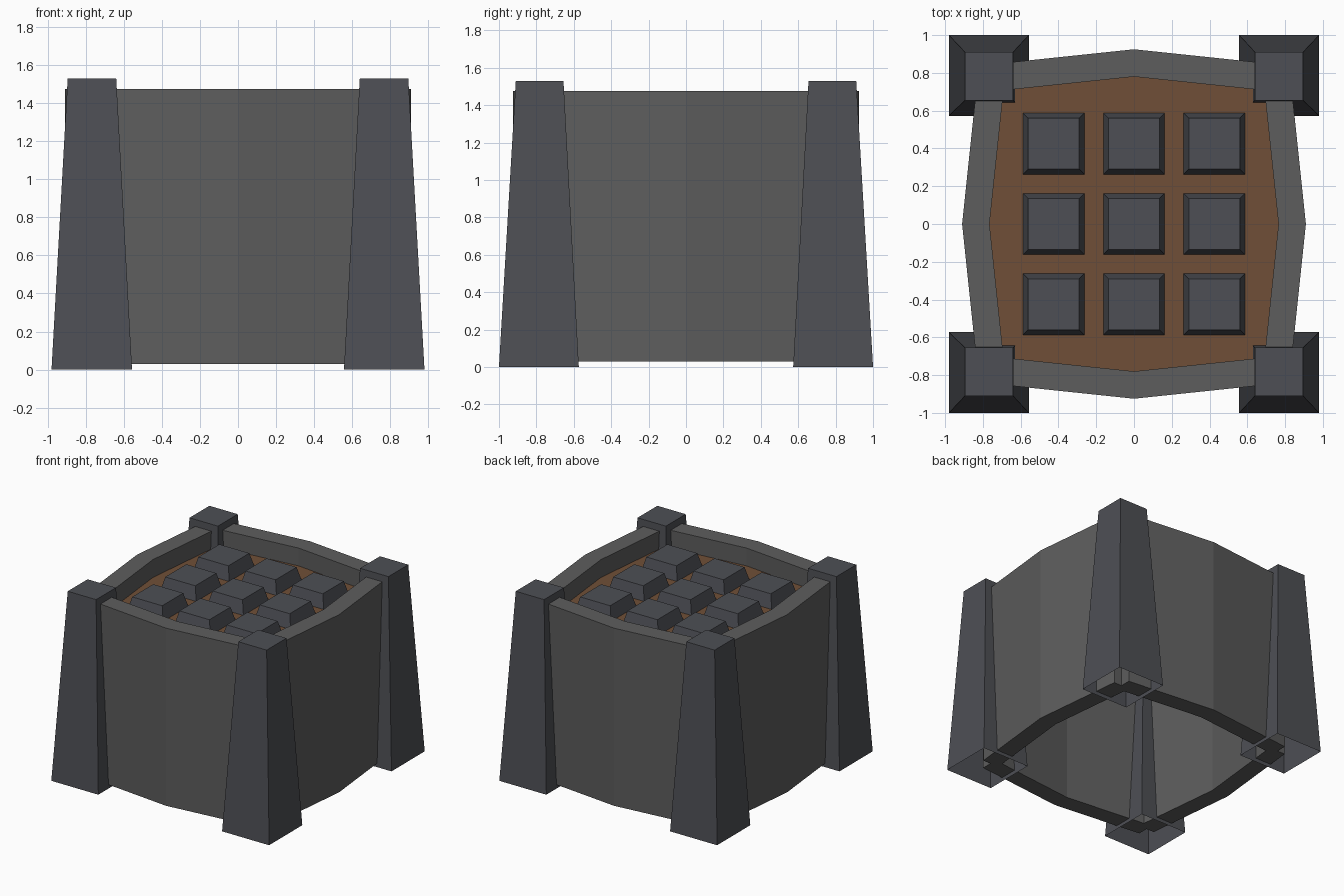
import bpy, bmesh

if "Cube" in bpy.data.objects:
    bpy.data.objects.remove(bpy.data.objects["Cube"])

def material(name, rgb):
    m = bpy.data.materials.new(name)
    m.diffuse_color = (*rgb, 1)
    m.use_nodes = True
    m.node_tree.nodes["Principled BSDF"].inputs["Base Color"].default_value = m.diffuse_color
    return m

STONE = material("dark_stone", (0.075, 0.078, 0.09))
WALL = material("grey_wall", (0.11, 0.11, 0.11))
SOIL = material("brown_soil", (0.16, 0.078, 0.038))

def prism(name, low, high, z0, z1, mat, bottom=True):
    """Join two matching outlines at z0 and z1 into a closed or bottomless solid."""
    bm = bmesh.new()
    a = [bm.verts.new((x, y, z0)) for x, y in low]
    b = [bm.verts.new((x, y, z1)) for x, y in high]
    n = len(a)
    for i in range(n):
        j = (i + 1) % n
        bm.faces.new((a[i], a[j], b[j], b[i]))
    bm.faces.new(b)
    if bottom:
        bm.faces.new(a[::-1])
    me = bpy.data.meshes.new(name)
    bm.to_mesh(me)
    bm.free()
    me.materials.append(mat)
    ob = bpy.data.objects.new(name, me)
    bpy.context.collection.objects.link(ob)
    return ob

def rect(x0, x1, y0, y1):
    return [(x0, y0), (x1, y0), (x1, y1), (x0, y1)]

# Tapered corner posts, open underneath
for sx, nx in ((-1, "left"), (1, "right")):
    for sy, ny in ((-1, "front"), (1, "back")):
        def corner(x0, x1, y0, y1):
            xs, ys = sorted((sx * x0, sx * x1)), sorted((sy * y0, sy * y1))
            return rect(*xs, *ys)
        prism(f"{ny}_{nx}_post", corner(0.557, 0.98, 0.573, 1.0),
              corner(0.64, 0.895, 0.655, 0.91), 0, 1.53, STONE, bottom=False)

# Walls bowed outward with one crease in the middle
END = 0.76
def wall(name, outer, inner, bow, turn):
    pts = [(-END, -outer + bow), (0, -outer), (END, -outer + bow),
           (END, -inner + bow), (0, -inner), (-END, -inner + bow)]
    pts = [turn(x, y) for x, y in pts]
    prism(name, pts, pts, 0.03, 1.475, WALL)

wall("front_wall", 0.925, 0.78, 0.08, lambda x, y: (x, y))
wall("back_wall", 0.925, 0.78, 0.08, lambda x, y: (-x, -y))
wall("right_wall", 0.91, 0.765, 0.08, lambda x, y: (-y, x))
wall("left_wall", 0.91, 0.765, 0.08, lambda x, y: (y, -x))

# Soil bed reaching into the walls
bed = [(-0.74, -0.75), (0, -0.82), (0.74, -0.75), (0.8, 0),
       (0.74, 0.75), (0, 0.82), (-0.74, 0.75), (-0.8, 0)]
prism("soil", bed, bed, 1.31, 1.33, SOIL)

# Three by three grid of bevelled stone blocks
for i in range(3):
    for j in range(3):
        x, y = (i - 1) * 0.425, (j - 1) * 0.425
        box = lambda h: rect(x - h, x + h, y - h, y + h)
        prism(f"block_{i + 1}_{j + 1}", box(0.162), box(0.135), 1.33, 1.44, STONE)
